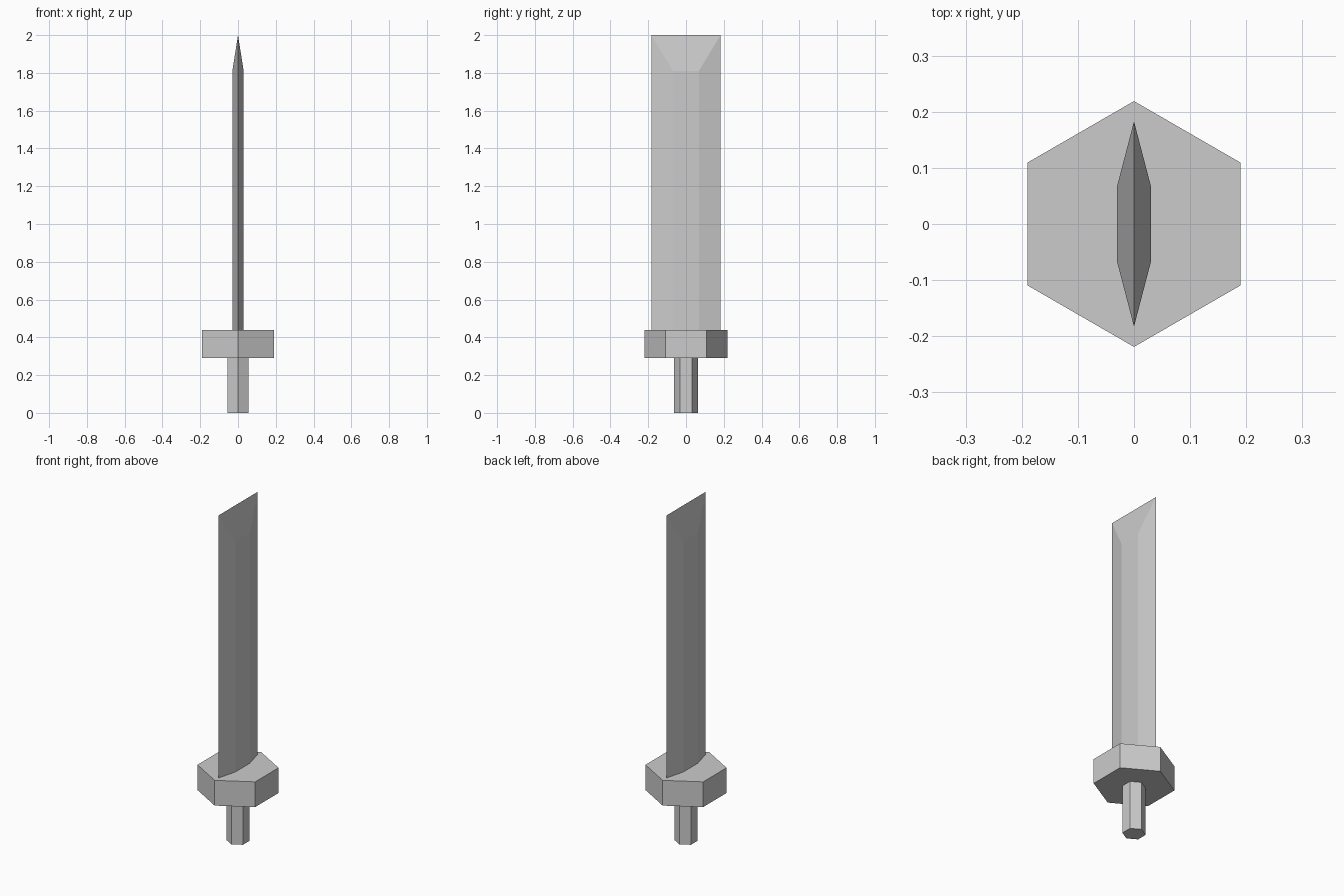
import bpy
import bmesh
from math import sin, cos, pi

if "Cube" in bpy.data.objects:
    bpy.data.objects.remove(bpy.data.objects["Cube"])


def loft(name, bottom, top):
    """Closed flat-faced solid between two matching rings of points."""
    bm = bmesh.new()
    lo = [bm.verts.new(p) for p in bottom]
    hi = [bm.verts.new(p) for p in top]
    n = len(lo)
    for i in range(n):
        j = (i + 1) % n
        bm.faces.new((lo[i], lo[j], hi[j], hi[i]))
    bm.faces.new(lo[::-1])
    return bm, hi


def finish(name, bm):
    bmesh.ops.recalc_face_normals(bm, faces=bm.faces[:])
    mesh = bpy.data.meshes.new(name)
    bm.to_mesh(mesh)
    bm.free()
    obj = bpy.data.objects.new(name, mesh)
    bpy.context.collection.objects.link(obj)
    return obj


def hex_prism(name, radius, z0, z1):
    """Six-sided prism with corners pointing along y."""
    ring = [(radius * sin(i * pi / 3), -radius * cos(i * pi / 3)) for i in range(6)]
    bm, hi = loft(name, [(x, y, z0) for x, y in ring], [(x, y, z1) for x, y in ring])
    bm.faces.new(hi)
    finish(name, bm)


GRIP_TOP, GUARD_TOP = 0.29, 0.44

# Grip and guard
hex_prism("grip", 0.063, 0.0, GRIP_TOP)
hex_prism("guard", 0.219, GRIP_TOP, GUARD_TOP)

# Blade: flattened hexagon whose flats bevel in to a straight top edge
T, F, W = 0.03, 0.068, 0.183           # half thickness, half flat, half width
SHOULDER, TIP = 1.81, 2.0
profile = [(0, -W), (T, -F), (T, F), (0, W), (-T, F), (-T, -F)]
bm, hi = loft("blade",
              [(x, y, GUARD_TOP) for x, y in profile],
              [(x, y, SHOULDER if x else TIP) for x, y in profile])
bm.faces.new((hi[0], hi[1], hi[2], hi[3]))
bm.faces.new((hi[3], hi[4], hi[5], hi[0]))
finish("blade", bm)
